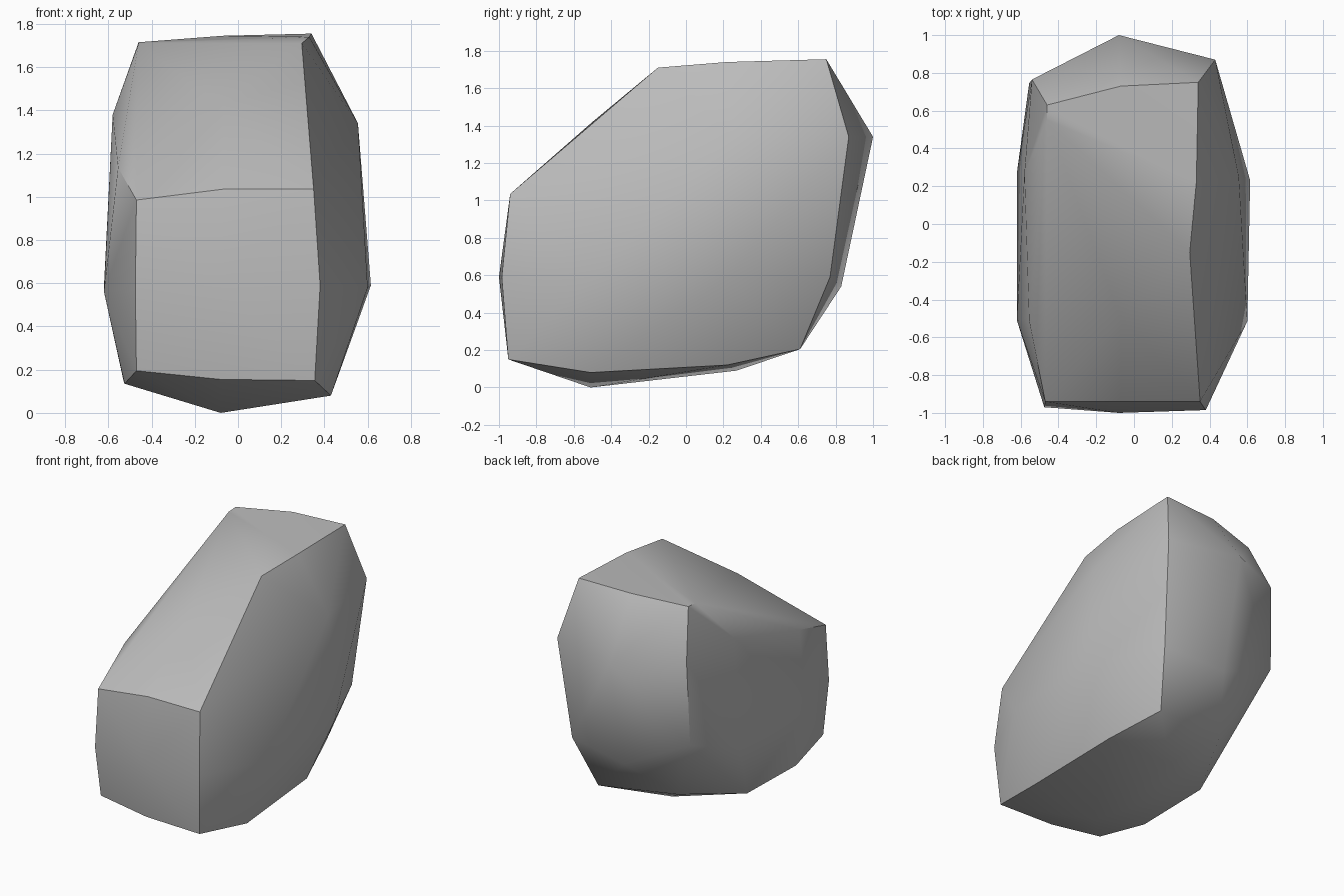
import bpy
import bmesh
from math import radians

cube = bpy.data.objects.get("Cube")
if cube:
    bpy.data.objects.remove(cube, do_unlink=True)

# Grey stone colour
stone = bpy.data.materials.new("stone_grey")
stone.use_nodes = True
grey = (0.5, 0.5, 0.5, 1)
stone.diffuse_color = grey
stone.node_tree.nodes["Principled BSDF"].inputs["Base Color"].default_value = grey

# Corner points of each cross-section through the boulder
left_rim = [(.35, -.94, 1.035), (.295, -.15, 1.71), (.33, .22, 1.74), (.34, .75, 1.755),
            (.43, .87, 1.34), (.38, .77, .59), (.28, .61, .205), (.4, .22, .12),
            (.43, -.51, .08), (.355, -.95, .15), (.38, -.985, .59)]
left_bulge = [(.6, -.515, .58), (.615, .23, .59), (.555, .25, 1.34)]
middle = [(-.07, -.94, 1.035), (-.07, -.5, 1.42), (-.07, .73, 1.745), (-.08, 1, 1.34),
          (-.08, .83, .54), (-.08, .27, .09), (-.08, -.51, 0), (-.08, -.94, .155),
          (-.08, -1, .59)]
right_rim = [(-.47, -.94, .985), (-.555, -.51, 1.135), (-.46, .55, 1.71), (-.46, .63, 1.715),
             (-.54, .765, 1.38), (-.555, .745, .77), (-.3, .52, .26), (-.53, .05, .15),
             (-.525, -.52, .135), (-.47, -.91, .195), (-.475, -.97, .57)]
right_bulge = [(-.62, -.51, .56), (-.62, .27, .59), (-.58, .27, 1.38)]

# Wrap the sections in one faceted skin
bm = bmesh.new()
for section in (left_rim, left_bulge, middle, right_rim, right_bulge):
    for point in section:
        bm.verts.new(point)
bmesh.ops.convex_hull(bm, input=bm.verts[:])
loose = [v for v in bm.verts if not v.link_faces]
bmesh.ops.delete(bm, geom=loose, context="VERTS")
bmesh.ops.recalc_face_normals(bm, faces=bm.faces[:])

mesh = bpy.data.meshes.new("boulder")
bm.to_mesh(mesh)
bm.free()
mesh.materials.append(stone)
boulder = bpy.data.objects.new("boulder", mesh)
bpy.context.collection.objects.link(boulder)

# Soft facets with crisp main ridges
bpy.ops.object.select_all(action="DESELECT")
boulder.select_set(True)
bpy.context.view_layer.objects.active = boulder
bpy.ops.object.shade_smooth_by_angle(angle=radians(40))
